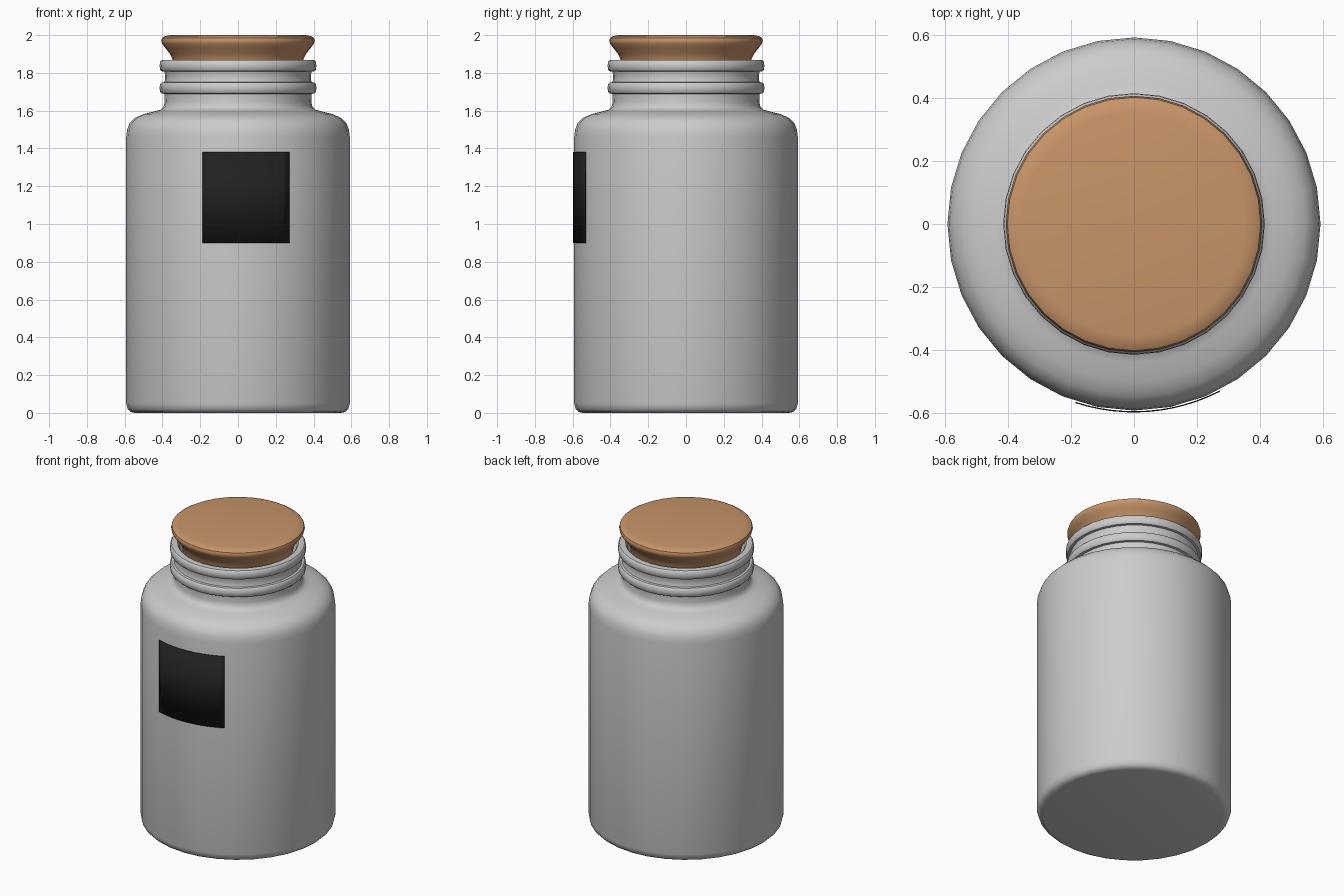
import bpy, bmesh
from math import asin, sin, cos, radians, tau
from mathutils import Vector

cube = bpy.data.objects.get("Cube")
if cube:
    bpy.data.objects.remove(cube, do_unlink=True)

SIDES = 32
BODY_R = 0.592


def material(name, rgb, roughness=0.6):
    mat = bpy.data.materials.new(name)
    mat.use_nodes = True
    colour = (*rgb, 1)
    mat.diffuse_color = colour
    shader = mat.node_tree.nodes["Principled BSDF"]
    shader.inputs["Base Color"].default_value = colour
    shader.inputs["Roughness"].default_value = roughness
    return mat


def finish(name, bm, mat):
    mesh = bpy.data.meshes.new(name)
    bm.to_mesh(mesh)
    bm.free()
    mesh.materials.append(mat)
    mesh.shade_smooth()
    mesh.set_sharp_from_angle(angle=radians(40))
    obj = bpy.data.objects.new(name, mesh)
    bpy.context.scene.collection.objects.link(obj)
    return obj


def lathe(name, profile, mat):
    """Revolve (radius, height) points around the z axis."""
    bm = bmesh.new()
    verts = [bm.verts.new((r, 0, z)) for r, z in profile]
    edges = [bm.edges.new(pair) for pair in zip(verts, verts[1:])]
    bmesh.ops.spin(bm, geom=verts + edges, cent=(0, 0, 0), axis=(0, 0, 1),
                   angle=tau, steps=SIDES)
    bmesh.ops.remove_doubles(bm, verts=bm.verts, dist=0.0005)
    bmesh.ops.recalc_face_normals(bm, faces=bm.faces)
    return finish(name, bm, mat)


def ring(z):
    """Rounded bead around the neck, centred at height z."""
    return [(0.39, z - 0.031), (0.405, z - 0.029), (0.413, z - 0.02),
            (0.415, z), (0.413, z + 0.02), (0.405, z + 0.029), (0.39, z + 0.031)]


glass = material("jar grey", (0.6, 0.6, 0.6), 0.4)
cork = material("cork brown", (0.58, 0.3, 0.14), 0.8)
black = material("label black", (0.015, 0.015, 0.015))

# Jar: base, straight wall, shoulder, beaded neck, then the inner wall
outside = [(0, 0), (0.545, 0), (0.568, 0.005), (0.584, 0.02), (BODY_R, 0.05),
           (BODY_R, 1.46), (0.587, 1.5), (0.573, 1.535), (0.545, 1.562),
           (0.5, 1.582), (0.44, 1.597), (0.41, 1.605), (0.394, 1.62), (0.388, 1.645)]
neck = ring(1.72) + [(0.386, 1.765), (0.386, 1.79)] + ring(1.838)
inside = [(0.368, 1.868), (0.358, 1.855), (0.356, 1.62), (0.54, 1.5),
          (0.555, 0.06), (0, 0.05)]
lathe("jar", outside + neck + inside, glass)

# Cork stopper: flared head tapering to a plug inside the neck
lathe("stopper", [(0, 1.72), (0.31, 1.72), (0.335, 1.82), (0.347, 1.875),
                  (0.36, 1.9), (0.385, 1.932), (0.402, 1.955), (0.407, 1.97),
                  (0.402, 1.985), (0.385, 1.995), (0.355, 2.0), (0, 2.0)], cork)

# Label: thin curved plate wrapped on the front
bm = bmesh.new()
start, end = asin(-0.185 / BODY_R), asin(0.27 / BODY_R)
columns = []
for i in range(13):
    a = start + (end - start) * i / 12
    columns.append([bm.verts.new(Vector((sin(a), -cos(a), 0)) * 0.594 + Vector((0, 0, z)))
                    for z in (0.9, 1.38)])
for (a, b), (c, d) in zip(columns, columns[1:]):
    bm.faces.new((a, c, d, b))
label = finish("front_label", bm, black)
plate = label.modifiers.new("thickness", "SOLIDIFY")
plate.thickness = 0.004
plate.offset = 1
